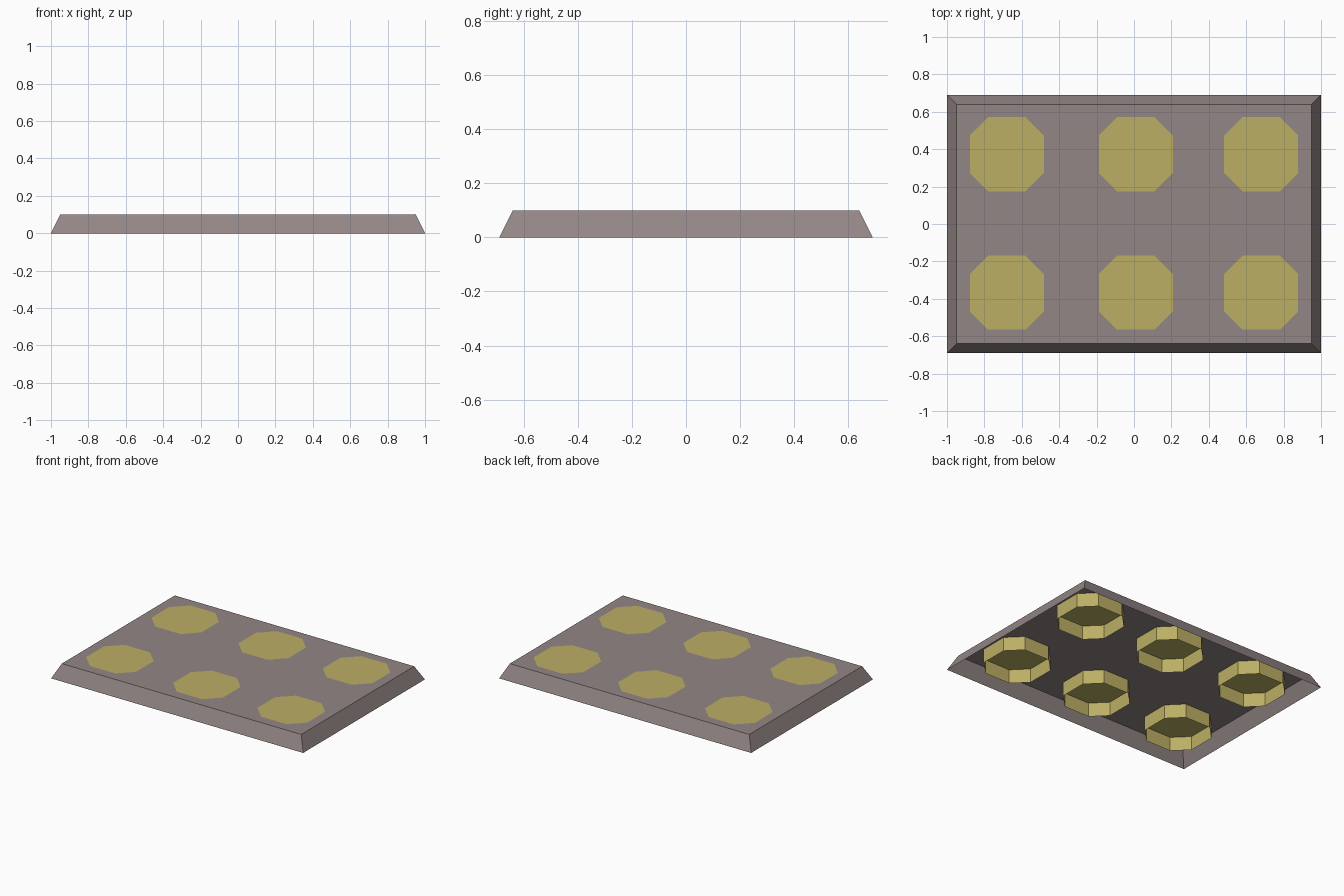
import bpy, bmesh
from mathutils import Vector

if "Cube" in bpy.data.objects:
    bpy.data.objects.remove(bpy.data.objects["Cube"])

H = 0.1                       # overall height
XS, YS = (-0.68, 0.01, 0.68), (-0.367, 0.373)


def material(name, color):
    m = bpy.data.materials.new(name)
    m.diffuse_color = (*color, 1)
    m.use_nodes = True
    m.node_tree.nodes["Principled BSDF"].inputs["Base Color"].default_value = m.diffuse_color
    return m


def finish(bm, name, mat):
    me = bpy.data.meshes.new(name)
    bm.to_mesh(me)
    bm.free()
    me.materials.append(mat)
    ob = bpy.data.objects.new(name, me)
    bpy.context.collection.objects.link(ob)
    return ob


def ring(bm, pts, z):
    return [bm.verts.new((x, y, z)) for x, y in pts]


def skirt(bm, low, high):
    n = len(low)
    for i in range(n):
        j = (i + 1) % n
        bm.faces.new((low[i], low[j], high[j], high[i]))


def rect(a, b):
    return [(-a, -b), (a, -b), (a, b), (-a, b)]


def octagon(cx, cy, r=0.198, f=0.1):
    pts = [(f, -r), (r, -f), (r, f), (f, r), (-f, r), (-r, f), (-r, -f), (-f, -r)]
    return [(cx + x, cy + y) for x, y in pts]


def loop_edges(bm, vs):
    return [bm.edges.new((vs[i - 1], vs[i])) for i in range(len(vs))]


grey = material("warm_grey", (0.29, 0.24, 0.235))
yellow = material("dull_yellow", (0.5, 0.43, 0.13))
centres = [(x, y) for x in XS for y in YS]

# tray: open-bottomed shell with sloped sides, holes for the cups
bm = bmesh.new()
top = ring(bm, rect(0.95, 0.64), H)
edges = loop_edges(bm, top)
for c in centres:
    edges += loop_edges(bm, ring(bm, octagon(*c), H))
bmesh.ops.triangle_fill(bm, edges=edges, use_beauty=True, normal=Vector((0, 0, 1)))
for f in bm.faces:
    f.normal_update()
    if f.normal.z < 0:
        f.normal_flip()
skirt(bm, ring(bm, rect(1.0, 0.69), 0), top)
finish(bm, "tray", grey)

# cups: octagonal, closed flush with the tray top, open below
for i, c in enumerate(centres):
    bm = bmesh.new()
    cap = ring(bm, octagon(*c), H)
    bm.faces.new(cap)
    skirt(bm, ring(bm, octagon(*c), 0), cap)
    finish(bm, f"cup_{i + 1}", yellow)
